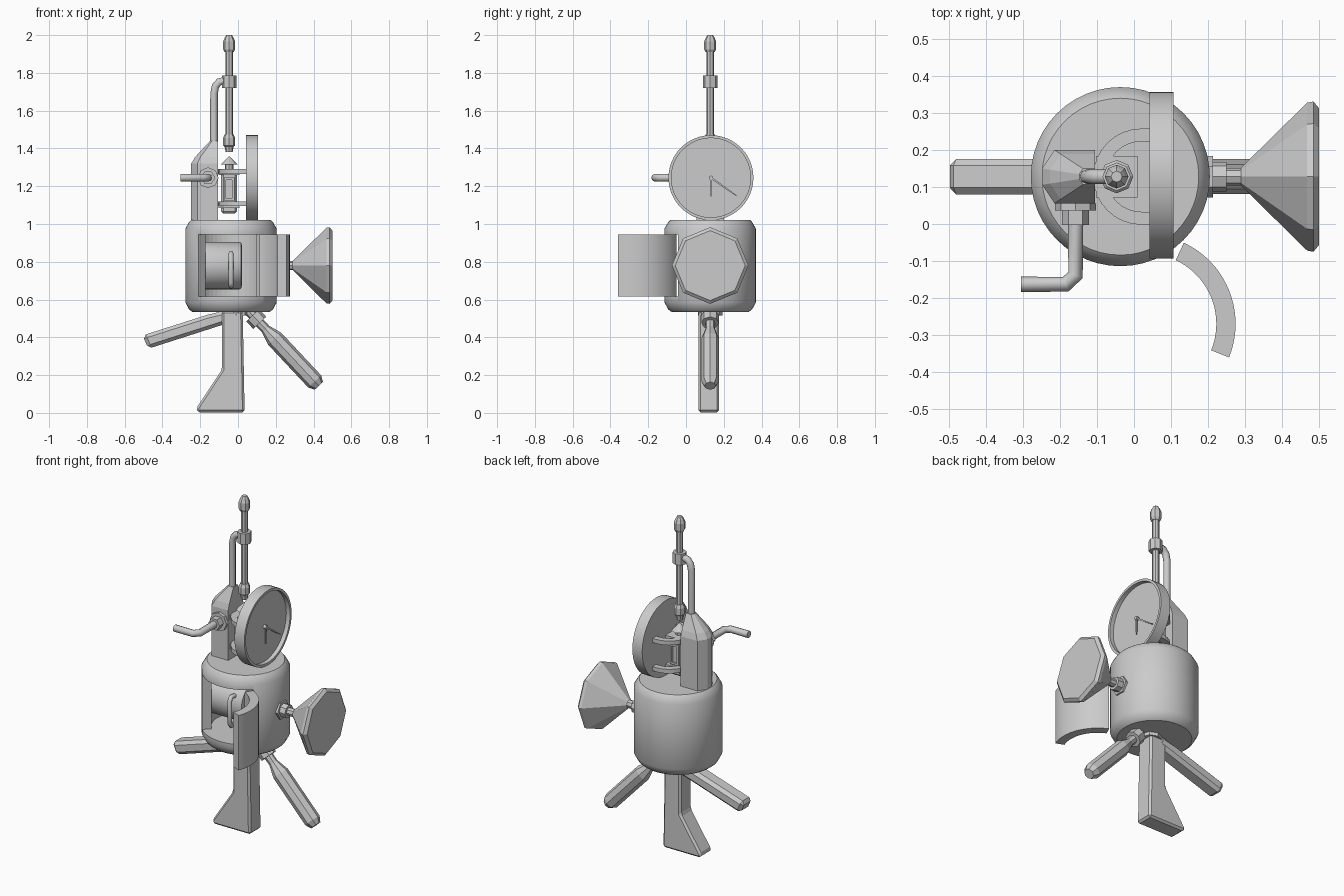
import bpy, bmesh, math
from mathutils import Vector

if "Cube" in bpy.data.objects:
    bpy.data.objects.remove(bpy.data.objects["Cube"])

CX, CY = -0.037, 0.128   # axis of the main body
ANT = -0.047             # axis of the antenna


def finish(name, bm, smooth=None, bevel=0.0, segs=1):
    bmesh.ops.recalc_face_normals(bm, faces=bm.faces)
    me = bpy.data.meshes.new(name)
    bm.to_mesh(me)
    bm.free()
    ob = bpy.data.objects.new(name, me)
    bpy.context.collection.objects.link(ob)
    if bevel:
        m = ob.modifiers.new("bevel", 'BEVEL')
        m.width, m.segments = bevel, segs
        m.limit_method, m.angle_limit = 'ANGLE', math.radians(30)
    if smooth:
        activate(ob)
        bpy.ops.object.shade_smooth_by_angle(angle=math.radians(smooth))
    return ob


def activate(ob):
    bpy.ops.object.select_all(action='DESELECT')
    ob.select_set(True)
    bpy.context.view_layer.objects.active = ob


def loft(name, rings, **kw):
    """Skin equal-sized rings of 3D points and cap both ends."""
    bm = bmesh.new()
    vs = [[bm.verts.new(p) for p in ring] for ring in rings]
    n = len(vs[0])
    for a, b in zip(vs, vs[1:]):
        for i in range(n):
            j = (i + 1) % n
            bm.faces.new((a[i], a[j], b[j], b[i]))
    bm.faces.new(vs[0][::-1])
    bm.faces.new(vs[-1])
    return finish(name, bm, **kw)


def lathe(name, profile, origin, axis=(0, 0, 1), n=8, **kw):
    """Spin (radius, height) pairs around an axis."""
    q = Vector(axis).to_track_quat('Z', 'Y')
    rings = []
    for r, h in profile:
        rings.append([Vector(origin) + q @ Vector((r * math.cos(2 * math.pi * i / n),
                                                   r * math.sin(2 * math.pi * i / n), h))
                      for i in range(n)])
    return loft(name, rings, **kw)


def prism(name, pts, lo, hi, axis='y', **kw):
    """Extrude an outline along y (points are x, z) or z (points are x, y)."""
    if axis == 'y':
        rings = [[(a, d, b) for a, b in pts] for d in (lo, hi)]
    else:
        rings = [[(a, b, d) for a, b in pts] for d in (lo, hi)]
    return loft(name, rings, **kw)


def box(name, x, y, z, **kw):
    return prism(name, [(x[0], z[0]), (x[1], z[0]), (x[1], z[1]), (x[0], z[1])], *y, **kw)


def arc(c, r, a0, a1, n):
    return [(c[0] + r * math.cos(math.radians(a0 + (a1 - a0) * i / n)),
             c[1] + r * math.sin(math.radians(a0 + (a1 - a0) * i / n))) for i in range(n + 1)]


def tube(name, path, r, res=2, cyclic=False):
    cu = bpy.data.curves.new(name, 'CURVE')
    cu.dimensions = '3D'
    cu.bevel_depth, cu.bevel_resolution, cu.use_fill_caps = r, res, True
    sp = cu.splines.new('POLY')
    sp.points.add(len(path) - 1)
    for p, co in zip(sp.points, path):
        p.co = (*co, 1)
    sp.use_cyclic_u = cyclic
    ob = bpy.data.objects.new(name, cu)
    bpy.context.collection.objects.link(ob)
    activate(ob)
    bpy.ops.object.convert(target='MESH')
    return ob


# Main body: rounded drum with a chamber cut open at the front
body = lathe("body", [(.205, .535), (.222, .548), (.242, .585), (.242, .975), (.222, 1.01), (.212, 1.02)],
             (CX, CY, 0), n=48, smooth=35)
outline = arc((CX, CY), .19, -45, 225, 36) + arc((CX, CY), .3, 225, 315, 4)
cutter = prism("chamber_cutter", outline, .615, .945, 'z')
cutter.hide_render = True
cutter.hide_set(True)
cut = body.modifiers.new("chamber", 'BOOLEAN')
cut.object, cut.operation, cut.solver = cutter, 'DIFFERENCE', 'EXACT'

# Open curved door
dc = (.0325, -.27)
prism("door", arc(dc, .242, -22, 65, 20) + arc(dc, .19, 65, -22, 20), .615, .945, 'z', smooth=30)

# Canister in the chamber, with a grip
lathe("canister", [(.126, 0), (.126, .235), (.12, .245), (.108, .248)], (-.228, CY, .78), (1, 0, 0), 32, smooth=35)
tube("canister_grip", [(CX, .02, .84), (CX, -.012, .845), (CX, -.025, .825), (CX, -.025, .69),
                       (CX, -.012, .67), (CX, .02, .675)], .013)

# Plunger on the right side
side = (0, CY, .78)
lathe("plunger_nut", [(.056, .18), (.056, .213)], side, (1, 0, 0), 6)
lathe("plunger_stem", [(.04, .21), (.04, .25), (.024, .25), (.024, .3)], side, (1, 0, 0), 8)
lathe("plunger_horn", [(.02, .285), (.2, .468), (.203, .485), (.185, .5)], side, (1, 0, 0), 8)

# Hub and legs under the body
lathe("leg_hub", [(.065, .515), (.065, .54)], (-.01, CY, 0), n=8)
prism("foot", [(-.085, .54), (-.085, .23), (-.22, .025), (-.215, .003), (.035, .003), (.025, .54)],
      .065, .175, bevel=.018)
prism("side_leg", [(-.05, .545), (-.16, .52), (-.505, .41), (-.475, .34), (-.085, .465), (-.03, .48)],
      .08, .176, bevel=.018)
lathe("driver_leg", [(.025, -.09), (.025, -.04), (.047, -.04), (.047, .015), (.026, .015), (.026, .06),
                     (.047, .13), (.047, .44), (.03, .472)],
      (.105, CY, .4875), (.685, 0, -.73), 8)

# Dial with hands
lathe("dial", [(.225, .042), (.225, .107), (.21, .107), (.21, .082)], (0, .132, 1.245), (1, 0, 0), 48, smooth=35)
lathe("dial_hub", [(.011, .08), (.011, .1)], (0, .132, 1.245), (1, 0, 0), 12)
for nm, dy, dz in (("long_hand", .135, -.095), ("short_hand", 0, -.1)):
    d = Vector((0, dy, dz)).normalized()
    s = Vector((0, -d.z, d.y)) * .005
    a, b = Vector((.09, .132, 1.245)), Vector((.09, .132 + dy, 1.245 + dz))
    loft(nm, [[p + v for p in (a + s, b + s * .5, b - s * .5, a - s)]
              for v in (Vector((0, 0, 0)), Vector((.006, 0, 0)))])

# Lantern between dial and pump housing, held by curved brackets
for k, z in enumerate((1.095, 1.265)):
    prism("dial_bracket_%d" % k,
          [(.05, CY + .13)] + arc((.02, CY), .13, 90, 270, 16) + [(.05, CY - .13), (.05, CY - .095)]
          + arc((.02, CY), .095, 270, 90, 16) + [(.05, CY + .095)], z, z + .025, 'z')
box("lantern_core", (ANT - .042, ANT + .042), (CY - .042, CY + .042), (1.055, 1.285), bevel=.012)
for k, z in enumerate((1.085, 1.26)):
    box("lantern_plate_%d" % k, (ANT - .056, ANT + .056), (CY - .056, CY + .056), (z, z + .03))
for sy in (-1, 1):
    y = CY + sy * .044
    for sx in (-1, 1):
        x = ANT + sx * .022
        box("lantern_window_side", (x - .006, x + .006), (y - .008, y + .008), (1.13, 1.24))
    for z in (1.13, 1.24):
        box("lantern_window_bar", (ANT - .028, ANT + .028), (y - .008, y + .008), (z - .006, z + .006))
lathe("lantern_post", [(.022, 1.28), (.022, 1.32)], (ANT, CY, 0))
lathe("lantern_cap", [(.045, 1.315), (.002, 1.358)], (ANT, CY, 0))

# Pump housing tapering into a bent pipe
sec = [(-.248, .022), (-.248, -.022), (-.215, -.072), (-.105, -.072), (-.105, .072), (-.215, .072)]
full = [[(x, CY + y, z) for x, y in sec] for z in (1.0, 1.32)]
mid = [(-.105 + (x + .105) * .85, CY + y * .85, 1.355) for x, y in sec]
tip = [(-.105 + (x + .105) * .3, CY + y * .3, 1.44) for x, y in sec]
loft("pump_housing", full + [mid, tip])
tube("feed_pipe", [(-.127, CY, 1.41), (-.127, CY, 1.69), (-.119, CY, 1.73), (-.1, CY, 1.752), (ANT, CY, 1.765)], .02)

# Crank on the housing front
crank = (-.158, 0, 1.245)
lathe("crank_nut", [(.055, -.055), (.055, -.036)], crank, (0, -1, 0), 8)
lathe("crank_collar", [(.037, -.04), (.037, .003)], crank, (0, -1, 0), 6)
tube("crank_arm", [(-.158, .01, 1.245), (-.158, -.138, 1.245), (-.185, -.163, 1.245), (-.305, -.163, 1.245)], .021)

# Antenna with fittings
lathe("antenna_rod", [(.02, 1.385), (.02, 1.985)], (ANT, CY, 0))
lathe("antenna_collar", [(.038, 1.72), (.038, 1.786)], (ANT, CY, 0))
lathe("antenna_lower_fitting", [(.018, 1.38), (.024, 1.41), (.032, 1.415), (.032, 1.455), (.024, 1.475)],
      (ANT, CY, 0))
lathe("antenna_upper_fitting", [(.024, 1.91), (.032, 1.925), (.032, 1.965), (.024, 1.985), (.015, 2.0)],
      (ANT, CY, 0))
